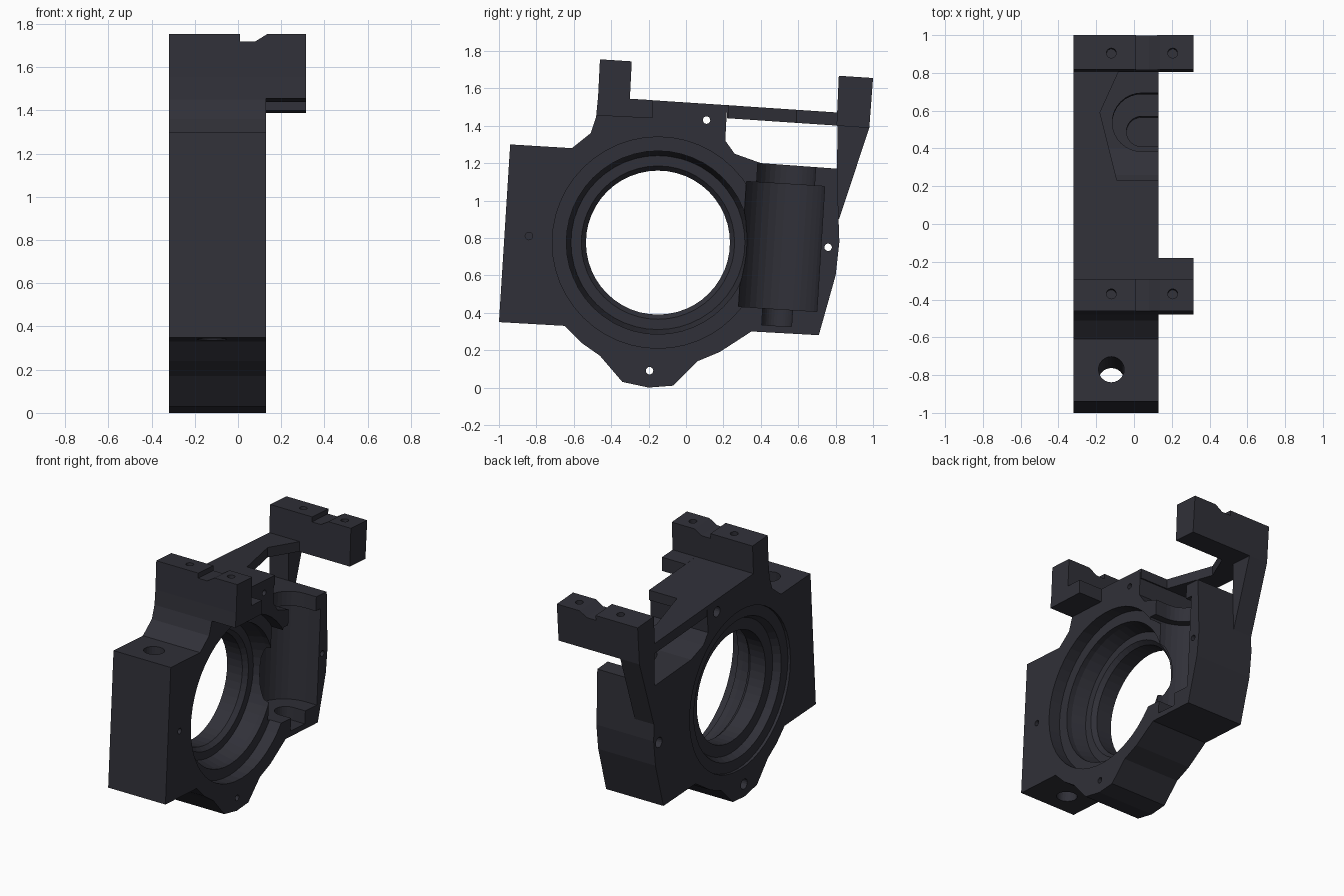
import bpy, bmesh, math
from mathutils import Matrix, Vector

cube = bpy.data.objects.get("Cube")
if cube:
    bpy.data.objects.remove(cube, do_unlink=True)

XB, XF, XE = -0.32, 0.13, 0.315    # back face, front face, arm end
TILT = Matrix.Rotation(-0.063, 4, 'X')

mat = bpy.data.materials.new("dark_graphite")
mat.use_nodes = True
COLOR = (0.03, 0.03, 0.04, 1)
mat.diffuse_color = COLOR
mat.node_tree.nodes["Principled BSDF"].inputs["Base Color"].default_value = COLOR


def prism(name, bottom, offset, matrix=Matrix()):
    """Extrude a closed ring of 3D points along an offset."""
    bm = bmesh.new()
    face = bm.faces.new([bm.verts.new(p) for p in bottom])
    geo = bmesh.ops.extrude_face_region(bm, geom=[face])["geom"]
    bmesh.ops.translate(bm, verts=[g for g in geo if isinstance(g, bmesh.types.BMVert)],
                        vec=offset)
    return finish(name, bm, matrix)


def finish(name, bm, matrix=Matrix()):
    bm.transform(matrix)
    bmesh.ops.recalc_face_normals(bm, faces=bm.faces[:])
    mesh = bpy.data.meshes.new(name)
    bm.to_mesh(mesh)
    bm.free()
    mesh.materials.append(mat)
    obj = bpy.data.objects.new(name, mesh)
    bpy.context.collection.objects.link(obj)
    return obj


def side(name, pts, x0, x1):
    """Side profile in y, z extruded across x."""
    return prism(name, [(x0, y, z) for y, z in pts], (x1 - x0, 0, 0))


def lathe_x(name, profile, y, z, n=48):
    """Solid of revolution about an x axis from (x, radius) pairs."""
    bm = bmesh.new()
    rings = []
    for x, r in profile:
        rings.append([bm.verts.new((x, y + r * math.cos(a), z + r * math.sin(a)))
                      for a in (2 * math.pi * i / n for i in range(n))])
    for a, b in zip(rings, rings[1:]):
        for i in range(n):
            j = (i + 1) % n
            bm.faces.new((a[i], a[j], b[j], b[i]))
    bm.faces.new(rings[0])
    bm.faces.new(rings[-1])
    return finish(name, bm)


def hole_z(x, y, z, r, depth):
    """Tilted vertical drill centred at a point."""
    ring = [(r * math.cos(a), r * math.sin(a), -depth / 2)
            for a in (2 * math.pi * i / 24 for i in range(24))]
    return prism("drill", ring, (0, 0, depth), Matrix.Translation((x, y, z)) @ TILT)


def channel(r, s0, s1):
    """Round-bottomed slot open to the front face, along the tilted shaft axis."""
    ring = [(0.3, r, s0)]
    for i in range(17):
        a = math.pi / 2 + math.pi * i / 16
        ring.append((0.04 + r * math.cos(a), r * math.sin(a), s0))
    ring.append((0.3, -r, s0))
    return prism("slot", ring, (0, 0, s1 - s0), Matrix.Translation((0, 0.49, 0.42)) @ TILT)


def cut(obj, cutters):
    for c in cutters:
        c.hide_render = True
        mod = obj.modifiers.new("cut", 'BOOLEAN')
        mod.operation, mod.solver, mod.object = 'DIFFERENCE', 'EXACT', c
        bpy.context.view_layer.objects.active = obj
        bpy.ops.object.modifier_apply(modifier=mod.name)
        bpy.data.objects.remove(c, do_unlink=True)


# Main housing with bearing seat, shaft pocket and drilled holes
housing = side("housing", [
    (-0.94, 1.30), (-1.0, 0.35), (-0.65, 0.33), (-0.56, 0.24), (-0.46, 0.17),
    (-0.34, 0.03), (-0.20, 0.0), (-0.07, 0.01), (0.06, 0.14), (0.18, 0.19),
    (0.35, 0.30), (0.71, 0.28), (0.80, 0.60), (0.82, 0.78), (0.815, 0.92),
    (0.81, 1.17), (0.40, 1.20), (0.26, 1.25), (0.21, 1.32), (0.22, 1.51),
    (-0.47, 1.555), (-0.48, 1.45), (-0.51, 1.36), (-0.61, 1.28)], XB, XF)

bearing = lathe_x("bearing_cutter", [
    (-0.4, 0.565), (-0.30, 0.565), (-0.30, 0.49), (-0.25, 0.465), (-0.25, 0.385),
    (-0.13, 0.385), (-0.10, 0.41), (-0.10, 0.465), (0.0, 0.49),
    (0.04, 0.49), (0.04, 0.565), (0.2, 0.565)], -0.15, 0.775)
cut(housing, [bearing, channel(0.21, 0, 0.67), channel(0.155, 0.6, 1.0),
              channel(0.08, -0.09, 0.05), hole_z(-0.12, -0.80, 0.82, 0.068, 1.4),
              lathe_x("drill", [(0.05, 0.02), (0.2, 0.02)], -0.84, 0.81, 16)])
cut(housing, [lathe_x("drill", [(-0.4, 0.036), (-0.22, 0.036), (-0.22, 0.02), (0.2, 0.02)],
                      y, z, 16)
              for y, z in ((-0.195, 0.09), (0.11, 1.43), (0.76, 0.75))])


def arm(name, pts, y, top):
    """Cross arm with a stepped notch and two screw holes in its top."""
    obj = side(name, pts, XB, XE)
    notch = [(0.01, -0.035), (0.08, -0.035), (0.14, 0.002), (0.14, 0.1), (0.01, 0.1)]
    cut(obj, [prism("notch", [(x, y - 0.3, top + dz) for x, dz in notch], (0, 0.6, 0),
                    Matrix.Translation((0, y, top)) @ TILT
                    @ Matrix.Translation((0, -y, -top)))])
    cut(obj, [hole_z(x, y, top, 0.026, 0.16) for x in (-0.12, 0.205)])
    return obj


# Front and rear cross arms
arm("front_arm", [(-0.46, 1.755), (-0.29, 1.744), (-0.30, 1.544), (-0.47, 1.555)], -0.37, 1.749)
side("front_arm_foot", [(-0.47, 1.555), (-0.30, 1.544), (-0.18, 1.537), (-0.18, 1.44),
                        (-0.48, 1.455)], XF, XE)
arm("rear_arm", [(0.817, 1.667), (1.0, 1.655), (0.98, 1.388), (0.805, 1.40)], 0.905, 1.661)

# Top link with scalloped edge, sloping to the rear arm
outline = [(XB, 0.22), (XF, 0.22), (XF, 0.23), (-0.09, 0.23), (-0.18, 0.59),
           (-0.08, 0.81), (XB, 0.81)]
prism("top_link", [(x, y, 1.44 - 0.067 * (y - 0.22)) for x, y in outline], (0, 0, 0.07))

# Tapered strut below the rear arm
side("rear_strut", [(0.81, 1.40), (0.98, 1.388), (0.818, 0.90), (0.805, 0.92)], XB, -0.17)
